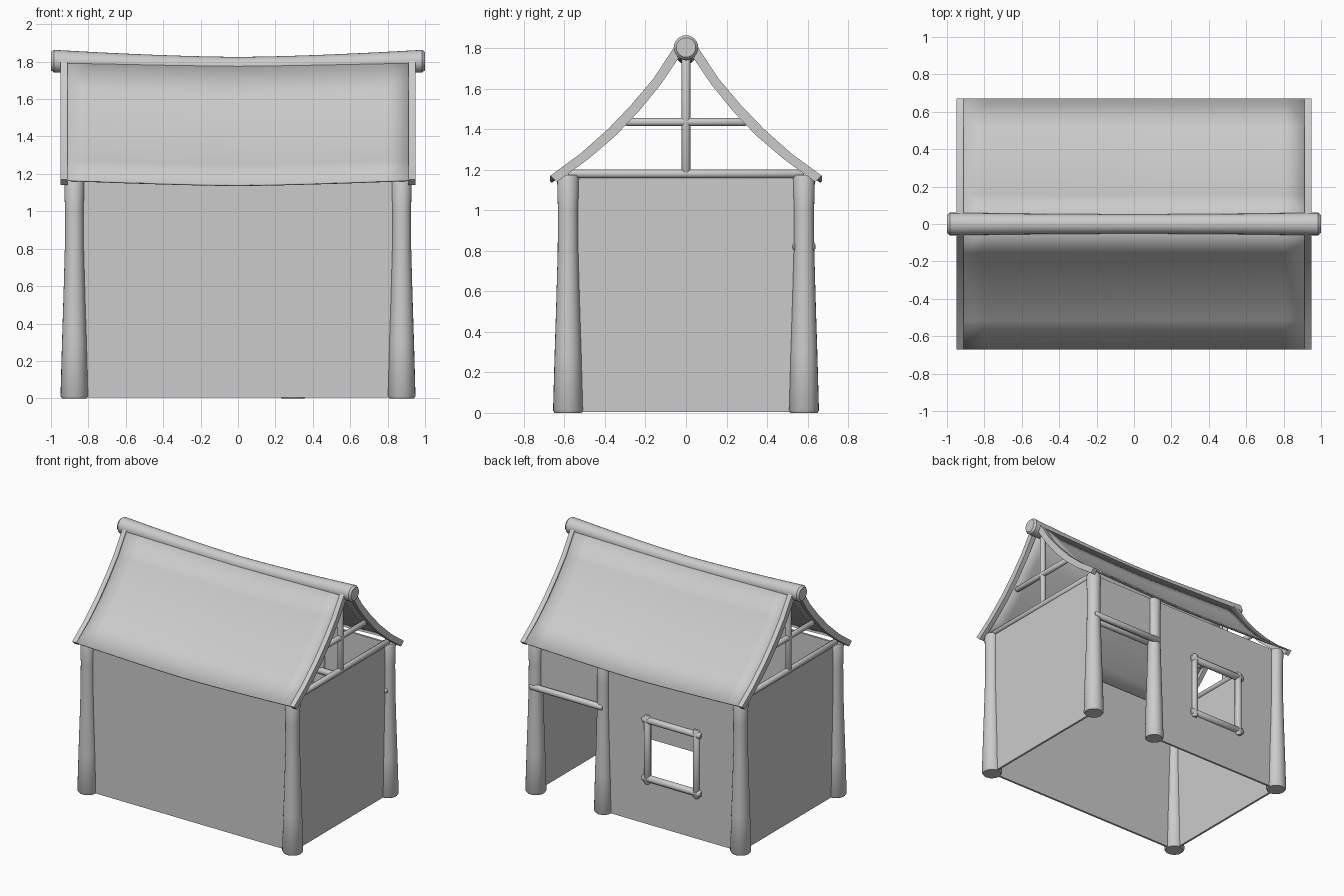
import bpy, math
from mathutils import Vector

if "Cube" in bpy.data.objects:
    bpy.data.objects.remove(bpy.data.objects["Cube"])

PX, PY = 0.875, 0.582      # corner post positions
WALL_TOP = 1.17


def make(name, verts, faces, smooth=True):
    me = bpy.data.meshes.new(name)
    me.from_pydata(verts, [], faces)
    me.update()
    ob = bpy.data.objects.new(name, me)
    bpy.context.collection.objects.link(ob)
    if smooth:
        bpy.ops.object.select_all(action='DESELECT')
        bpy.context.view_layer.objects.active = ob
        ob.select_set(True)
        bpy.ops.object.shade_smooth_by_angle(angle=math.radians(40))
    return ob


def tube(name, points, radii, sides=16):
    """Capped round log through points, one radius per point."""
    pts = [Vector(p) for p in points]
    axis = (pts[-1] - pts[0]).normalized()
    u = axis.orthogonal().normalized()
    v = axis.cross(u)
    verts, faces = [], []
    for p, r in zip(pts, radii):
        for i in range(sides):
            a = 2 * math.pi * i / sides
            verts.append(p + u * (r * math.cos(a)) + v * (r * math.sin(a)))
    for k in range(len(pts) - 1):
        for i in range(sides):
            j = (i + 1) % sides
            a, b = k * sides, (k + 1) * sides
            faces.append((a + i, a + j, b + j, b + i))
    faces.append(tuple(reversed(range(sides))))
    faces.append(tuple(range(len(verts) - sides, len(verts))))
    return make(name, verts, faces)


def log(name, p, q, r, sides=12):
    """Straight log with rounded-off ends."""
    p, q = Vector(p), Vector(q)
    d = (q - p).normalized() * r * 0.4
    return tube(name, [p, p + d, q - d, q], [r * 0.7, r, r, r * 0.7], sides)


def box(name, x0, x1, y0, y1, z0, z1):
    v = [(x, y, z) for x in (x0, x1) for y in (y0, y1) for z in (z0, z1)]
    f = [(0, 1, 3, 2), (4, 6, 7, 5), (0, 4, 5, 1), (2, 3, 7, 6), (0, 2, 6, 4), (1, 5, 7, 3)]
    return make(name, v, f, False)


# Flared posts: four corners and one door post
POST = [(0, .066), (.012, .074), (.3, .066), (.55, .058), (.8, .051),
        (1.0, .05), (1.155, .054), (1.175, .046)]
for n, (x, y) in {"front_left": (-PX, -PY), "front_right": (PX, -PY), "back_left": (-PX, PY),
                  "back_right": (PX, PY), "door": (0.295, PY)}.items():
    s = 0.93 if n == "door" else 1
    tube(n + "_post", [(x, y, z) for z, r in POST], [r * s for z, r in POST], 24)

# Thin walls; the back one is split around the window and door
T = 0.008
box("front_wall", -PX, PX, -PY - T, -PY + T, 0.005, WALL_TOP)
for sx, n in ((-1, "left"), (1, "right")):
    box(n + "_wall", sx * PX - T, sx * PX + T, -PY, PY, 0.005, WALL_TOP)
WX0, WX1, WZ0, WZ1 = -0.505, -0.085, 0.36, 0.81
for n, x0, x1, z0, z1 in (("side", -PX, WX0, 0.005, WALL_TOP),
                          ("middle", WX1, 0.295, 0.005, WALL_TOP),
                          ("below_window", WX0, WX1, 0.005, WZ0),
                          ("above_window", WX0, WX1, WZ1, WALL_TOP),
                          ("above_door", 0.295, PX, 0.82, WALL_TOP)):
    box("back_wall_" + n, x0, x1, PY - T, PY + T, z0, z1)

# Window frame of crossed logs
E = 0.04
for x in (WX0, WX1):
    log("window_upright", (x, 0.59, WZ0 - E), (x, 0.59, WZ1 + E), 0.026)
for z in (WZ0, WZ1):
    log("window_rail", (WX0 - E, 0.59, z), (WX1 + E, 0.59, z), 0.026)

# Door lintel: a bar on each side of the posts
for y in (0.548, 0.617):
    log("door_lintel", (0.275, y, 0.82), (0.90, y, 0.82), 0.024)

# Gable timbers and curved barge boards
UPPER = [(.67, 1.17), (.52, 1.28), (.385, 1.40), (.27, 1.52), (.16, 1.65), (.055, 1.81)]
LOWER = [(.637, 1.14), (.485, 1.25), (.35, 1.365), (.235, 1.485), (.125, 1.62), (.02, 1.775)]
for sx in (-1, 1):
    x = sx * PX
    log("tie_beam", (x, -PY, 1.18), (x, PY, 1.18), 0.022)
    log("collar_beam", (x, -0.30, 1.435), (x, 0.30, 1.435), 0.021)
    log("king_post", (x, 0, 1.17), (x, 0, 1.80), 0.022)
    for sy in (-1, 1):
        n = len(UPPER)
        outline = [(sy * a, z) for a, z in UPPER + LOWER[::-1]]
        m = 2 * n
        xs = (sx * 0.912, sx * 0.948)
        verts = [(xx, a, z) for xx in xs for a, z in outline]
        faces = [(i, (i + 1) % m, m + (i + 1) % m, m + i) for i in range(m)]
        for o in (0, m):
            faces += [(o + i, o + i + 1, o + m - 2 - i, o + m - 1 - i) for i in range(n - 1)]
        make("barge_board", verts, faces)


# Sagging roof sheets
def sag(x):
    return 0.03 * (1 - abs(x) ** 1.4)


N = 16
for sy, name in ((-1, "front_roof"), (1, "back_roof")):
    prof = [((a + c) / 2 + .01, (b + d) / 2 + .007) for (a, b), (c, d) in zip(UPPER, LOWER)]
    prof[0] = (0.667, 1.166)
    xs = [-0.92 + 1.84 * i / N for i in range(N + 1)]
    P = len(prof)
    verts = [(x, sy * a, z - sag(x) + 0.003) for x in xs for a, z in prof]
    faces = [(i * P + k, i * P + k + 1, (i + 1) * P + k + 1, (i + 1) * P + k)
             for i in range(N) for k in range(P - 1)]
    ob = make(name, verts, faces)
    sol = ob.modifiers.new("thickness", 'SOLIDIFY')
    sol.thickness, sol.offset = 0.01, 0

# Ridge log, thicker at its raised ends
xs = [-1, -0.985] + [-0.9 + 1.8 * i / 12 for i in range(13)] + [0.985, 1]
tube("ridge_log", [(x, 0, 1.803 - sag(x)) for x in xs],
     [0.048 if abs(x) == 1 else 0.052 + 0.009 * x * x for x in xs], 24)
